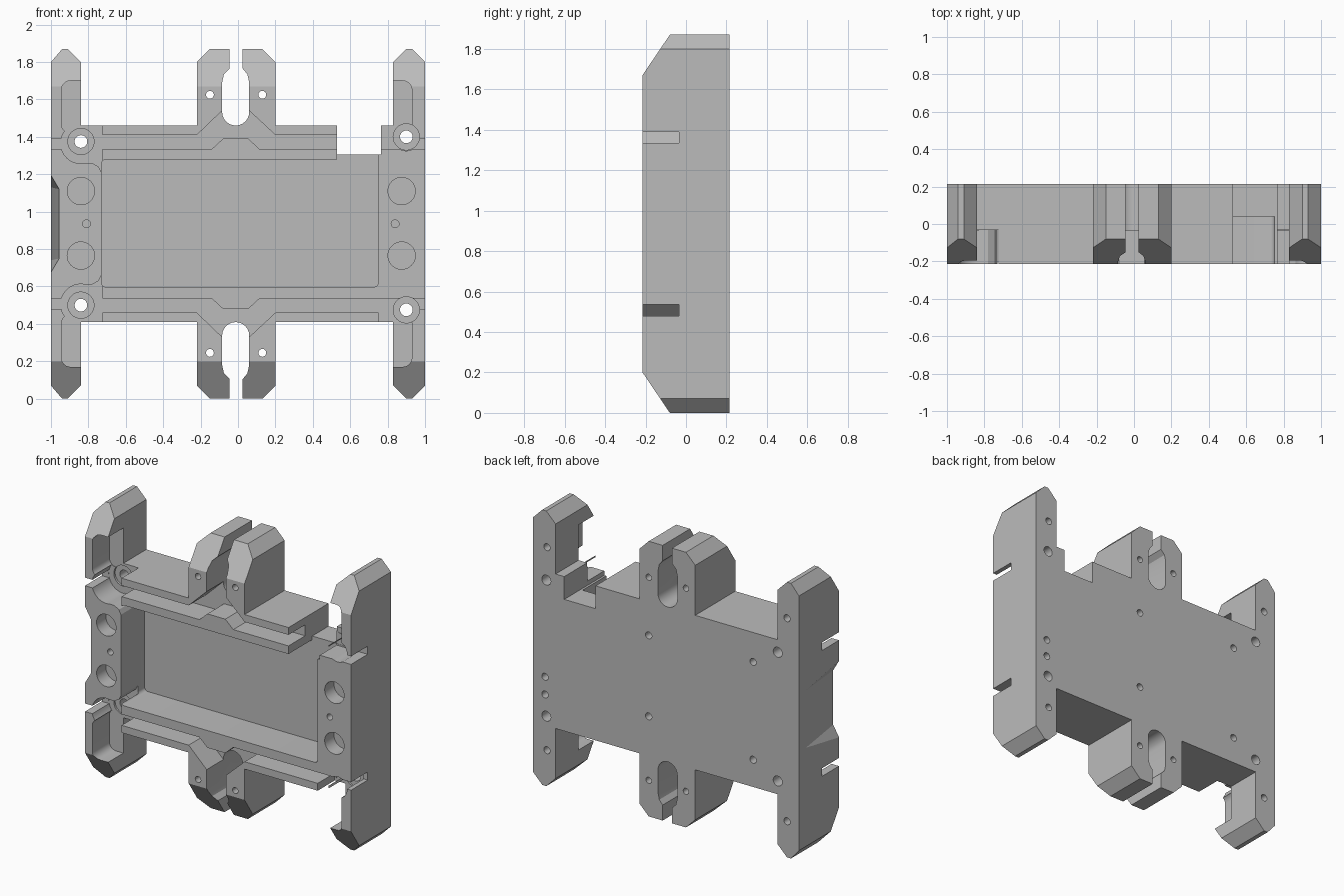
import bpy, bmesh, math
from mathutils import Vector

cube = bpy.data.objects.get("Cube")
if cube:
    bpy.data.objects.remove(cube, do_unlink=True)

H = 1.87
FRONT, BACK = -0.215, 0.215
OUT = FRONT - 0.05
CHANNEL, FLOOR = -0.035, 0.04

grey = bpy.data.materials.new("machined grey")
grey.use_nodes = True
colour = (0.5, 0.5, 0.5, 1)
grey.diffuse_color = colour
grey.node_tree.nodes["Principled BSDF"].inputs["Base Color"].default_value = colour


def flip(pts):
    return [(x, H - z) for x, z in pts]


def rect(x0, x1, z0, z1):
    return [(x0, z0), (x1, z0), (x1, z1), (x0, z1)]


def arc(x, z, r, a0, a1, n):
    step = math.radians(a1 - a0) / n
    return [(x + r * math.cos(math.radians(a0) + i * step),
             z + r * math.sin(math.radians(a0) + i * step)) for i in range(n + 1)]


def circle(x, z, r, n=32):
    return arc(x, z, r, 0, 360, n)[:-1]


def rounded(x0, x1, z0, z1, r):
    pts = []
    for x, z, a in ((x1 - r, z1 - r, 0), (x0 + r, z1 - r, 90),
                    (x0 + r, z0 + r, 180), (x1 - r, z0 + r, 270)):
        pts += arc(x, z, r, a, a + 90, 6)
    return pts


def finish(name, bm):
    bmesh.ops.recalc_face_normals(bm, faces=bm.faces)
    me = bpy.data.meshes.new(name)
    bm.to_mesh(me)
    bm.free()
    me.materials.append(grey)
    ob = bpy.data.objects.new(name, me)
    bpy.context.collection.objects.link(ob)
    return ob


def prism(name, outlines, y0, y1):
    """Extrude separate x-z outlines from y0 to y1."""
    bm = bmesh.new()
    for pts in outlines:
        face = bm.faces.new([bm.verts.new((x, y0, z)) for x, z in pts])
        new = bmesh.ops.extrude_face_region(bm, geom=[face])["geom"]
        bmesh.ops.translate(bm, vec=(0, y1 - y0, 0),
                            verts=[v for v in new if isinstance(v, bmesh.types.BMVert)])
    return finish(name, bm)


def hull(name, pts):
    bm = bmesh.new()
    for p in pts:
        bm.verts.new(p)
    bmesh.ops.convex_hull(bm, input=bm.verts)
    return finish(name, bm)


# Plate with corner posts and centre fingers
upper = [(-1, 1.8), (-0.94, H), (-0.91, H), (-0.84, 1.8), (-0.84, 1.46),
         (-0.22, 1.46), (-0.22, 1.8), (-0.15, H), (0.13, H), (0.2, 1.8),
         (0.2, 1.46), (0.83, 1.46), (0.83, 1.8), (0.9, H), (0.93, H), (1, 1.8)]
body = prism("mounting_plate", [upper + flip(upper)[::-1]], FRONT, BACK)
cutters = []

# Sloped front tips and slots between fingers
slot = (arc(-0.0125, 1.533, 0.0725, 180, 360, 12)
        + [(0.06, 1.69), (0.05, 1.735), (0.025, 1.765), (0.025, 2),
           (-0.045, 2), (-0.045, 1.765), (-0.075, 1.735), (-0.085, 1.69)])
slope = [(OUT, 1.67 - 0.074), (OUT, 2.0), (0.008, 2.0)]
for label, turn in (("top", lambda p: p), ("bottom", flip)):
    cutters.append(hull(label + "_slope_cutter",
                        [(x, y, z) for x in (-1.1, 1.1) for y, z in turn(slope)]))
    cutters.append(prism(label + "_slot_cutter", [turn(slot)], OUT, BACK + 0.05))

# Corner notch and central pocket
cutters.append(prism("notch_cutter", [rect(0.53, 0.765, 1.305, 1.6)], OUT, BACK + 0.05))
cutters.append(prism("pocket_cutter", [rounded(-0.73, 0.75, 0.597, 1.28, 0.025)], OUT, FLOOR))
cutters.append(prism("notch_pocket_cutter", [rect(0.53, 0.75, 1.2, 1.4)], OUT, FLOOR))

# Cable channels with a widened centre
channel = [(-0.78, 1.335), (-0.14, 1.335), (-0.08, 1.39), (0.055, 1.39),
           (0.115, 1.335), (0.78, 1.335), (0.78, 1.41), (0.2, 1.41),
           (0.06, 1.54), (-0.085, 1.54), (-0.22, 1.41), (-0.78, 1.41)]
channels = [channel, flip(channel)]
cutters.append(prism("channel_cutter", channels, OUT, CHANNEL))
for label, turn in (("top", lambda p: p), ("bottom", flip)):
    inner = 0.765 if label == "top" else 0.75
    cutters.append(prism(label + "_exit_cutter",
                         [turn(rect(-1.1, -0.77, 1.335, 1.39)),
                          turn(rect(inner, 1.1, 1.335, 1.39))], OUT, CHANNEL))
    cutters.append(prism(label + "_opening_cutter",
                         [turn(rect(-0.841, -0.725, 1.345, 1.55)),
                          turn(rect(inner, 0.831, 1.345, 1.55))], OUT, CHANNEL + 0.002))
    # Clearance around the screw seats and recesses in the posts
    cutters.append(prism(label + "_clearance_cutter",
                         [turn(circle(-0.84, 1.365, 0.108)),
                          turn(circle(0.9, 1.395, 0.07))], OUT, CHANNEL + 0.001))
    cutters.append(prism(label + "_gap_cutter",
                         [turn([(-0.83, 1.26), (-0.78, 1.26), (-0.745, 1.24), (-0.725, 1.2),
                                (-0.725, 1.36), (-0.83, 1.36)])], OUT, CHANNEL + 0.003))
    cutters.append(prism(label + "_post_recess_cutter",
                         [turn(rounded(-0.945, -0.75, 1.42, 1.7, 0.05)),
                          turn(rounded(0.75, 0.93, 1.42, 1.7, 0.05))], OUT, CHANNEL + 0.004))

# Screw seats, bores and pin holes
seats = [(-0.84, 1.375), (0.9, 1.4)]
pins = [(-0.15, 1.625), (0.13, 1.625)]
seats += [(-0.84, 0.5), (0.9, 0.475)]
pins += flip(pins)
cutters.append(prism("seat_cutter", [circle(x, z, 0.07) for x, z in seats], OUT, CHANNEL + 0.015))
cutters.append(prism("through_hole_cutter",
                     [circle(x, z, 0.034, 20) for x, z in seats]
                     + [circle(x, z, 0.021, 16) for x, z in pins], OUT, BACK + 0.05))
cutters.append(prism("bore_cutter", [circle(x, z, 0.073) for x in (-0.84, 0.875)
                                     for z in (0.765, 1.11)], OUT, FRONT + 0.1))
cutters.append(prism("front_pin_cutter", [circle(x, 0.935, 0.021, 16) for x in (-0.81, 0.84)],
                     OUT, FRONT + 0.1))
back_pins = [(x, z) for x in (-0.91, 0.895) for z in (0.245, 1.625)]
back_pins += [(0.13, 1.23), (0.13, 0.68), (-0.655, 1.26), (-0.655, 0.595),
              (0.91, 0.74), (0.91, 0.62)]
cutters.append(prism("back_pin_cutter", [circle(x, z, 0.024, 16) for x, z in back_pins],
                     BACK - 0.1, BACK + 0.05))

# Tapered finger relief on the outer edge
relief = [(-0.955, FRONT - 0.01, 0.75), (-0.955, FRONT - 0.01, 1.12),
          (-1.02, FRONT - 0.01, 0.64), (-1.02, FRONT - 0.01, 1.23),
          (-1, 0.14, 0.74), (-1, 0.14, 1.13), (-1.02, 0.14, 0.74), (-1.02, 0.14, 1.13)]
cutters.append(hull("edge_relief_cutter", relief))

# Carve everything, then keep only the finished plate
for c in cutters:
    c.hide_render = True
    mod = body.modifiers.new(c.name, 'BOOLEAN')
    mod.operation = 'DIFFERENCE'
    mod.solver = 'EXACT'
    mod.object = c
bpy.context.view_layer.update()
graph = bpy.context.evaluated_depsgraph_get()
carved = bpy.data.meshes.new_from_object(body.evaluated_get(graph))
body.modifiers.clear()
body.data = carved
for c in cutters:
    bpy.data.objects.remove(c, do_unlink=True)
carved.materials.clear()
carved.materials.append(grey)
for p in carved.polygons:
    p.material_index = 0

bpy.ops.object.select_all(action='DESELECT')
body.select_set(True)
bpy.context.view_layer.objects.active = body
bpy.ops.object.shade_smooth_by_angle(angle=math.radians(25))
